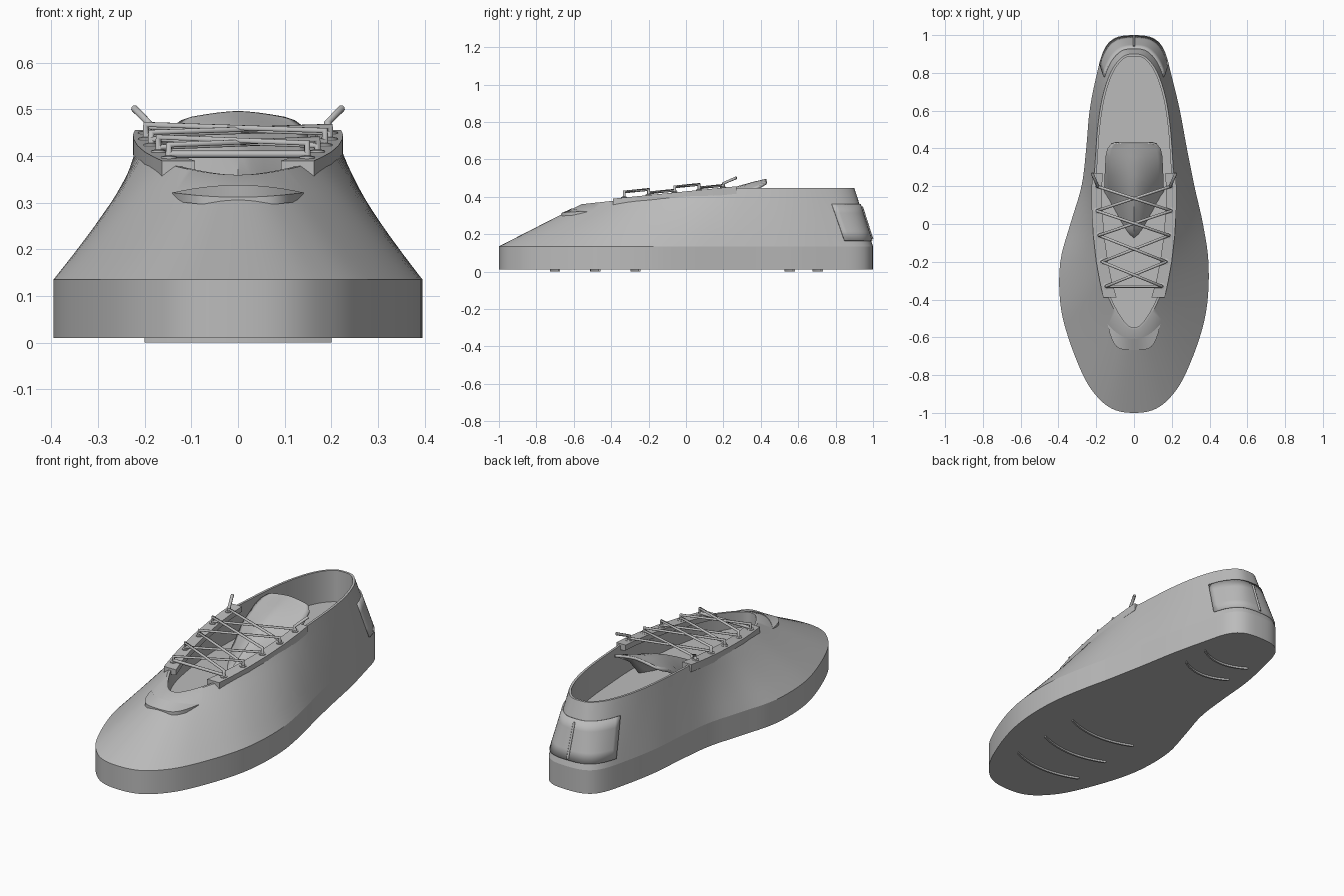
import bpy, bmesh, math
from mathutils import Vector

if "Cube" in bpy.data.objects:
    bpy.data.objects.remove(bpy.data.objects["Cube"])

grey = bpy.data.materials.new("plain grey")
grey.diffuse_color = (0.5, 0.5, 0.5, 1)
grey.use_nodes = True
grey.node_tree.nodes["Principled BSDF"].inputs["Base Color"].default_value = grey.diffuse_color


def make(name, verts, faces, angle=35):
    me = bpy.data.meshes.new(name)
    me.from_pydata([tuple(v) for v in verts], [], faces)
    bm = bmesh.new()
    bm.from_mesh(me)
    bmesh.ops.recalc_face_normals(bm, faces=bm.faces)
    for f in bm.faces:
        f.smooth = True
    bm.to_mesh(me)
    bm.free()
    me.set_sharp_from_angle(angle=math.radians(angle))
    me.materials.append(grey)
    ob = bpy.data.objects.new(name, me)
    bpy.context.collection.objects.link(ob)
    return ob


def grid(rows, closed=False):
    """Quads joining rows of equal length; closed wraps each row."""
    n = len(rows[0])
    verts = [p for r in rows for p in r]
    faces = [(a * n + i, a * n + (i + 1) % n, (a + 1) * n + (i + 1) % n, (a + 1) * n + i)
             for a in range(len(rows) - 1) for i in range(n if closed else n - 1)]
    return verts, faces


def loop_solid(name, sections):
    """Closed cross-sections swept to a solid with capped ends."""
    verts, faces = grid(sections, True)
    n = len(sections[0])
    faces += [tuple(range(n)), tuple(range(len(verts) - n, len(verts)))]
    return make(name, verts, faces)


def tube(name, pts, r):
    cu = bpy.data.curves.new(name, 'CURVE')
    cu.dimensions = '3D'
    cu.bevel_depth = r
    cu.bevel_resolution = 2
    cu.use_fill_caps = True
    sp = cu.splines.new('POLY')
    sp.points.add(len(pts) - 1)
    for p, q in zip(sp.points, pts):
        p.co = (*q, 1)
    cu.materials.append(grey)
    ob = bpy.data.objects.new(name, cu)
    bpy.context.collection.objects.link(ob)


# Shoe outline, heel to toe: sole right x, sole left x, sole y, opening x, opening y
half = [(0, 0, 1, 0, .9), (.10, .10, .985, .06, .885), (.16, .16, .92, .12, .81),
        (.20, .20, .78, .165, .68), (.243, .235, .6, .19, .53), (.28, .253, .4, .203, .37),
        (.32, .278, .2, .212, .2), (.365, .337, 0, .21, .03), (.394, .390, -.2, .195, -.13),
        (.388, .390, -.42, .17, -.28), (.345, .345, -.61, .135, -.39),
        (.26, .26, -.82, .09, -.48), (.18, .18, -.93, .055, -.53),
        (.10, .10, -.985, .028, -.553), (0, 0, -1, 0, -.56)]
ctrl = [(a, c, d, e) for a, b, c, d, e in half]
ctrl += [(-b, c, -d, e) for a, b, c, d, e in half[-2:0:-1]]
N = len(ctrl)


def outline(t):
    """Smooth closed spline through the control rows."""
    i = math.floor(t)
    f = t - i
    p = [ctrl[(i + k) % N] for k in (-1, 0, 1, 2)]
    return [0.5 * (2 * b + (c - a) * f + (2 * a - 5 * b + 4 * c - d) * f * f
                   + (3 * b - a - 3 * c + d) * f ** 3) for a, b, c, d in zip(*p)]


def rim_z(y):
    return min(.447, .36 + (y + .56) * .087 / .8)


def shell(t, v, off=0):
    """Point on the upper: v runs from sole edge (0) to opening (1)."""
    sx, sy, ox, oy = outline(t)
    a, b = outline(t - .05), outline(t + .05)
    n = Vector((a[1] - b[1], b[0] - a[0], 0)).normalized()
    if n.dot(Vector((sx, sy, 0))) < 0:
        n = -n
    p = Vector((sx + (ox - sx) * v, sy + (oy - sy) * v, .135 + (rim_z(oy) - .135) * v))
    return p + n * off


ts = [i / 5 for i in range(N * 5)]

# Sole
loop_solid("sole", [[(*outline(t)[:2], z) for t in ts] for z in (.01, .135)])

# Upper with rim, inner wall and insole
FLOOR = .28
rows = [[shell(t, v) for t in ts] for v in (0, .2, .4, .6, .8, 1)]
inner = [shell(t, 1, -.012) for t in ts]
rows += [inner, [(p.x, p.y, FLOOR) for p in inner]]
verts, faces = grid(rows, True)
faces.append(tuple(range(len(verts) - len(ts), len(verts))))
make("upper", verts, faces)

# Heel counter panel and centre back rib
v0, v1 = .1, .73
heel = make("heel_panel", *grid([[shell(-2.5 + i * .2, v0 + (v1 - v0) * k / 4, .007)
                                  for i in range(26)] for k in range(5)]))
s = heel.modifiers.new("thickness", 'SOLIDIFY')
s.thickness = .01
s.offset = -1
tube("heel_rib", [shell(0, v0 + .02, .008), shell(0, v1 - .05, .008)], .006)

# Toe overlay: crescent plate
sections = []
for i in range(25):
    u = -1 + i / 12
    x, c = .14 * u, 1 - u * u
    yo = -.53 - .135 * (1 - abs(u) ** 5) - .001
    yi = -.53 - .08 * c
    zo, zi = .322 - .010 * c, .322 + .016 * c
    sections.append([(x, yo, zo), (x, yi, zi), (x, yi, zi - .018), (x, yo, zo - .018)])
loop_solid("toe_overlay", sections)

# Eyestays, eyelets and lace holes
stay = [(-.39, .163, .092), (-.3, .182, .118), (-.2, .200, .138), (-.06, .216, .158),
        (.08, .224, .168), (.18, .225, .17), (.27, .221, .166)]


def stay_z(y):
    return .39 + (y + .39) * .066 / .66


eyes = [(.148, -.33), (.17, -.2), (.186, -.06), (.197, .07), (.197, .2)]
for side, label in ((1, "right"), (-1, "left")):
    loop_solid(label + "_eyestay", [[(side * a, y, stay_z(y)), (side * b, y, stay_z(y)),
                                     (side * b, y, stay_z(y) - .028),
                                     (side * a, y, stay_z(y) - .04)] for y, a, b in stay])
    for k, (x, y) in enumerate(eyes):
        ring = [(r, z) for r, z in ((.017, -.006), (.017, .003), (.009, .005), (.009, -.006))]
        rows = [[(side * x + r * math.cos(a * math.pi / 8), y + r * math.sin(a * math.pi / 8),
                  stay_z(y) + z) for a in range(16)] for r, z in ring]
        make(f"{label}_eyelet_{k + 1}", *grid(rows, True))

# Laces: one straight bar, then crossings that alternate high and low
R = .008


def lace_point(k, side, up):
    x, y = eyes[k]
    return (side * x, y, stay_z(y) + up)


tube("lace_bar", [lace_point(0, -1, .008), lace_point(0, 1, .008)], R)
for k in range(4):
    for side in (1, -1):
        h = (.028 if k % 2 == 0 else .01) + (.004 if side > 0 else 0)
        tube(f"lace_cross_{k + 1}_{'a' if side > 0 else 'b'}",
             [lace_point(k, side, -.01), lace_point(k, side, h),
              lace_point(k + 1, -side, h), lace_point(k + 1, -side, -.01)], R)

# Loose lace ends
for side, label in ((1, "right"), (-1, "left")):
    x, y = eyes[4]
    tube(label + "_lace_end", [(side * (x - .005), y, .44), (side * (x - .005), y, .472),
                               (side * .222, .27, .502)], R)

# Tongue: arched sheet dipping down into the insole
spine = [(.43, .10, .490, .012), (.425, .12, .489, .018), (.40, .14, .482, .026),
         (.36, .148, .473, .036), (.26, .152, .445, .07), (.18, .153, .41, .13),
         (.08, .15, .36, .16), (-.02, .13, .305, .16), (-.08, .11, .268, .16)]
tongue = make("tongue", *grid([[(w * u / 6, y, z - drop * abs(u / 6) ** 1.5)
                                for u in range(-6, 7)] for y, w, z, drop in spine]))
s = tongue.modifiers.new("thickness", 'SOLIDIFY')
s.thickness = .014
s.offset = 0

# Tread ribs under the sole
for k, (y, w) in enumerate([(-.7, .2), (-.485, .2), (-.27, .2), (.555, .14), (.705, .14)]):
    sections = []
    for i in range(17):
        u = -1 + i / 8
        yy = y + .022 - .045 * (1 - u * u)
        sections.append([(w * u, yy - .005, 0), (w * u, yy + .005, 0),
                         (w * u, yy + .005, .012), (w * u, yy - .005, .012)])
    loop_solid(f"tread_rib_{k + 1}", sections)
